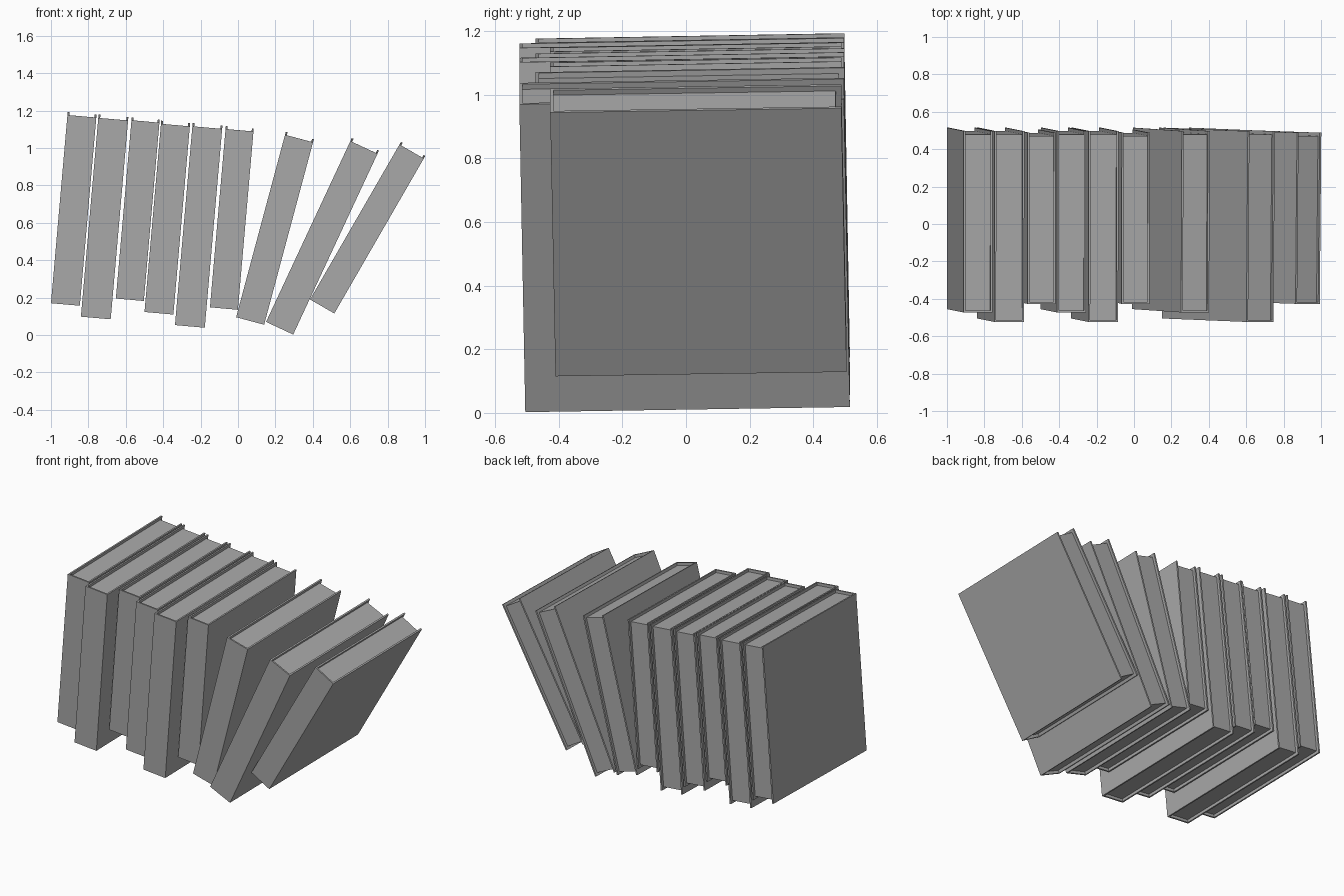
import bpy, bmesh
from math import radians
from mathutils import Matrix

cube = bpy.data.objects.get("Cube")
if cube:
    bpy.data.objects.remove(cube, do_unlink=True)

grey = bpy.data.materials.new("plain grey")
grey.use_nodes = True
grey.diffuse_color = (0.4, 0.4, 0.4, 1)
grey.node_tree.nodes["Principled BSDF"].inputs["Base Color"].default_value = (0.4, 0.4, 0.4, 1)

BOARD = 0.01    # cover thickness
INSET = 0.018   # how far the covers overhang the pages


def prism(name, outline, z0, z1, matrix):
    """Extrude an xy outline from z0 to z1 and place it."""
    bm = bmesh.new()
    face = bm.faces.new([bm.verts.new((x, y, z0)) for x, y in outline])
    top = bmesh.ops.extrude_face_region(bm, geom=[face])["geom"]
    verts = [g for g in top if isinstance(g, bmesh.types.BMVert)]
    bmesh.ops.translate(bm, verts=verts, vec=(0, 0, z1 - z0))
    bmesh.ops.recalc_face_normals(bm, faces=bm.faces)
    mesh = bpy.data.meshes.new(name)
    bm.to_mesh(mesh)
    bm.free()
    mesh.materials.append(grey)
    obj = bpy.data.objects.new(name, mesh)
    obj.matrix_world = matrix
    bpy.context.collection.objects.link(obj)


def book(number, size, x, z, lean):
    w, d, h, y = size
    place = (Matrix.Translation((x, y, z)) @ Matrix.Rotation(radians(lean), 4, 'Y')
             @ Matrix.Rotation(radians(1), 4, 'X'))
    t = BOARD
    # Cover: two boards joined by the spine at the front
    cover = [(0, 0), (w, 0), (w, d), (w - t, d), (w - t, t), (t, t), (t, d), (0, d)]
    prism(f"book_{number}_cover", cover, 0, h, place)
    # Page block, set in from the cover edges
    pages = [(t, t), (w - t, t), (w - t, d - INSET), (t, d - INSET)]
    prism(f"book_{number}_pages", pages, INSET, h - INSET, place)


# Sizes: width, depth, height, front position
large = (0.16, 1.02, 1.067, -0.505)
medium = (0.155, 0.97, 1.01, -0.455)
small = (0.15, 0.915, 0.957, -0.41)

# Row of books: size, lower left corner x and z, lean in degrees
row = [
    (medium, -1.0, 0.17, 5), (large, -0.84, 0.098, 5), (small, -0.653, 0.195, 5),
    (medium, -0.5, 0.123, 5), (large, -0.337, 0.053, 5), (small, -0.15, 0.148, 5),
    (medium, -0.01, 0.095, 15), (large, 0.15, 0.07, 25), (small, 0.385, 0.19, 30),
]
for i, spec in enumerate(row, 1):
    book(i, *spec)
